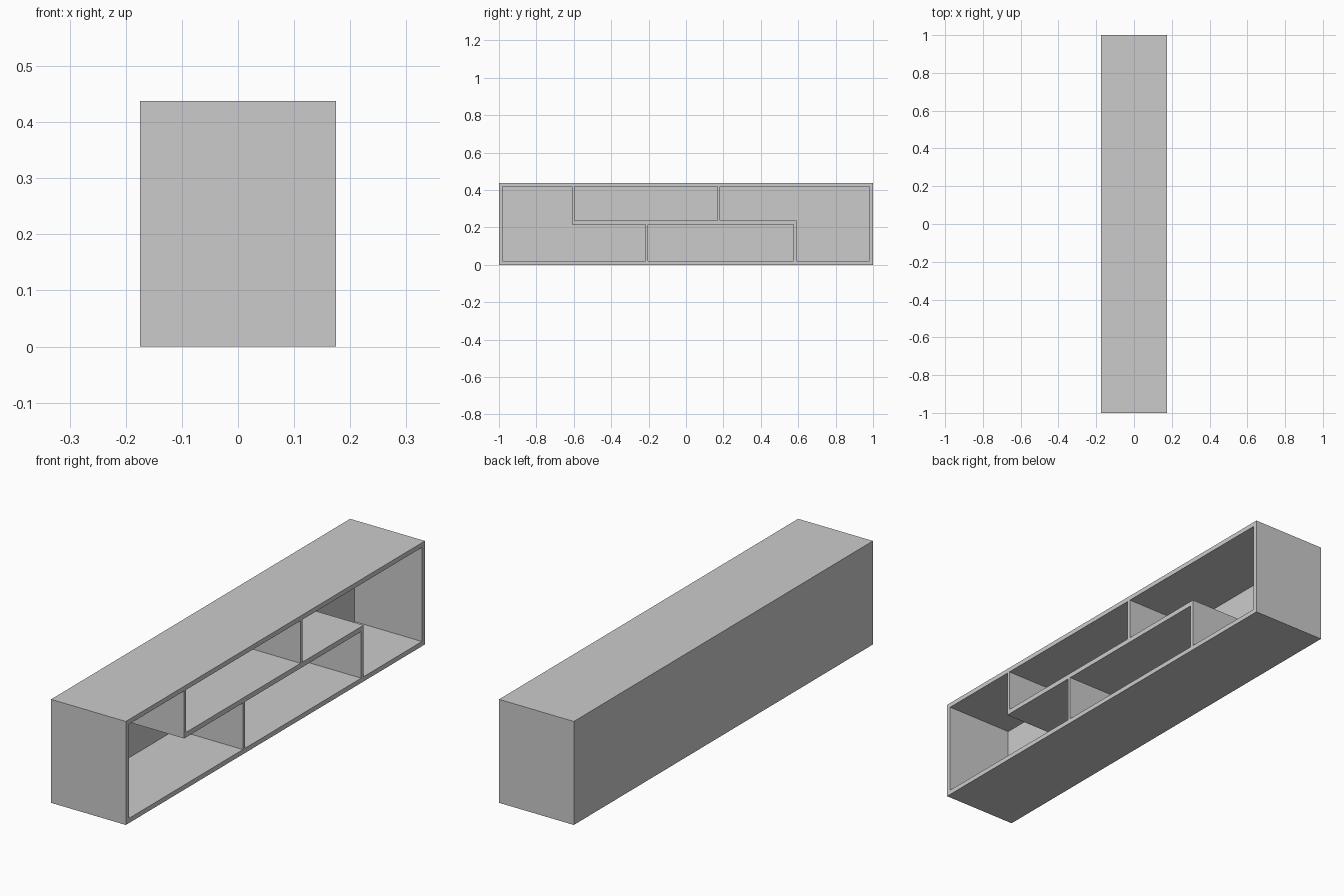
import bpy

if "Cube" in bpy.data.objects:
    bpy.data.objects.remove(bpy.data.objects["Cube"])

X0, X1 = -0.175, 0.175   # back and open side
H = 0.438                # height
T = 0.02                 # outer board thickness
BACK = 0.035             # back panel thickness


def board(name, x, y, z):
    """Flat board given as (min, max) ranges on each axis."""
    bpy.ops.mesh.primitive_cube_add(size=1, location=[sum(r) / 2 for r in (x, y, z)])
    ob = bpy.context.object
    ob.name = name
    ob.scale = [r[1] - r[0] for r in (x, y, z)]
    bpy.ops.object.transform_apply(location=False, rotation=False, scale=True)
    return ob


full = (X0, X1)
inner = (X0 + BACK, X1)

# Outer case
board("bottom_board", full, (-1, 1), (0, T))
board("top_board", full, (-1, 1), (H - T, H))
for side, y in (("left", (-1, -1 + T)), ("right", (1 - T, 1))):
    board(side + "_end_board", full, y, (T, H - T))
board("back_panel", (X0, X0 + BACK), (-1 + T, 1 - T), (T, H - T))

# Middle shelf
S0, S1 = 0.217, 0.238
board("middle_shelf", inner, (-0.61, 0.59), (S0, S1))

# Upright dividers above and below the shelf
upper, lower = (S1, H - T), (T, S0)
for name, y, z in (
    ("upper_left_divider", (-0.61, -0.597), upper),
    ("upper_right_divider", (0.168, 0.182), upper),
    ("lower_left_divider", (-0.217, -0.204), lower),
    ("lower_right_divider", (0.574, 0.59), lower),
):
    board(name, inner, y, z)
